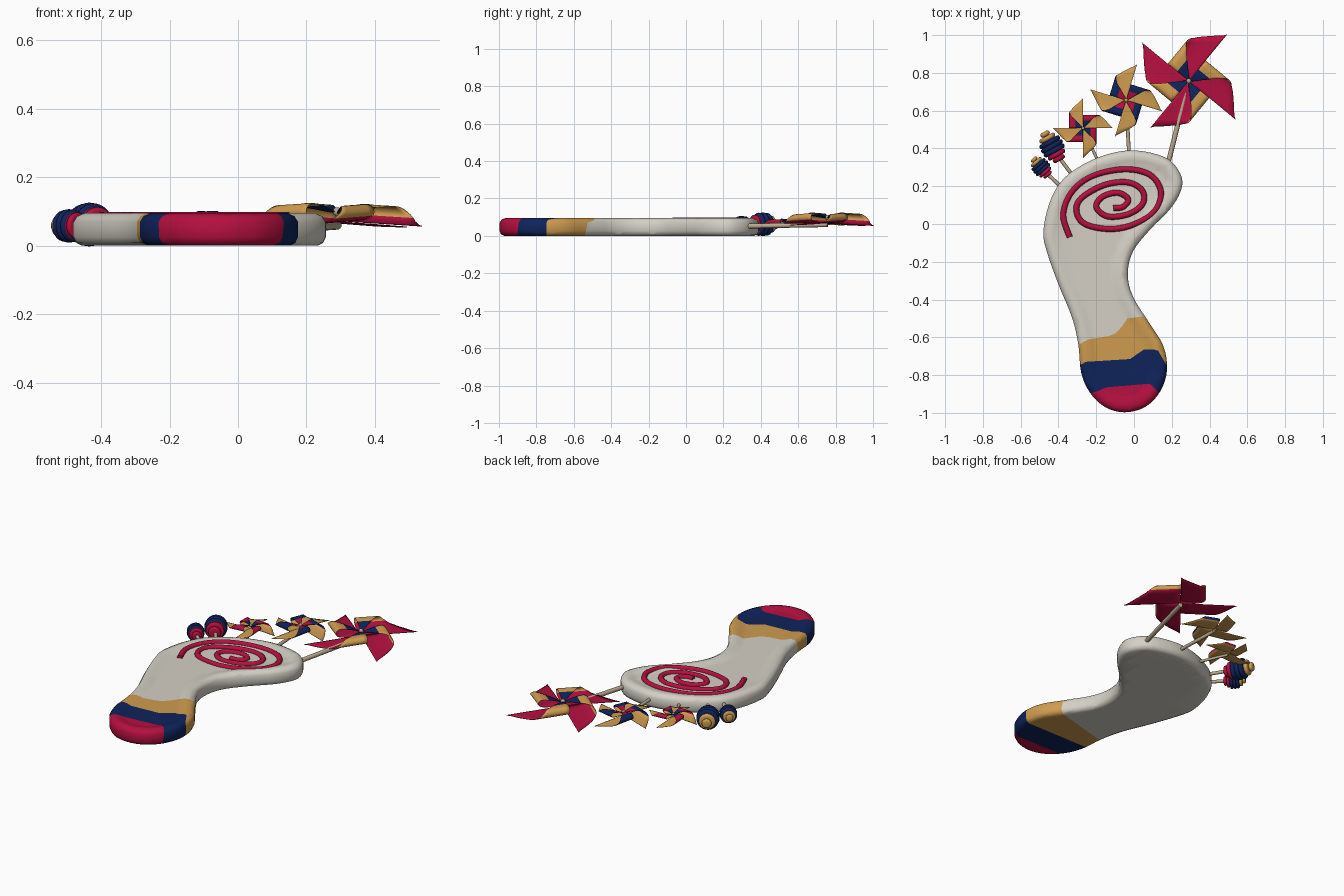
import bpy, bmesh, math
from mathutils import Vector

if "Cube" in bpy.data.objects:
    bpy.data.objects.remove(bpy.data.objects["Cube"])


def material(name, rgb):
    m = bpy.data.materials.new(name)
    m.diffuse_color = (*rgb, 1)
    m.use_nodes = True
    m.node_tree.nodes["Principled BSDF"].inputs["Base Color"].default_value = m.diffuse_color
    return m


GREY = material("warm light grey", (0.66, 0.63, 0.56))
RED = material("crimson", (0.46, 0.005, 0.05))
NAVY = material("navy", (0.005, 0.017, 0.105))
GOLD = material("gold", (0.62, 0.33, 0.08))
WOOD = material("pale wood", (0.50, 0.40, 0.28))


def finish(bm, name, mats, angle=40):
    bmesh.ops.recalc_face_normals(bm, faces=bm.faces[:])
    me = bpy.data.meshes.new(name)
    bm.to_mesh(me)
    bm.free()
    ob = bpy.data.objects.new(name, me)
    bpy.context.collection.objects.link(ob)
    for m in mats:
        me.materials.append(m)
    bpy.ops.object.select_all(action='DESELECT')
    ob.select_set(True)
    bpy.context.view_layer.objects.active = ob
    bpy.ops.object.shade_smooth_by_angle(angle=math.radians(angle))
    return ob


def catmull(pts, n, closed=False):
    """Smooth curve through the points, n steps per span."""
    p = [Vector(q) for q in pts]
    k, out = len(p), []
    get = (lambda i: p[i % k]) if closed else (lambda i: p[max(0, min(k - 1, i))])
    for i in range(k if closed else k - 1):
        a, b, c, d = get(i - 1), get(i), get(i + 1), get(i + 2)
        for j in range(n):
            t = j / n
            out.append(0.5 * (2 * b + (c - a) * t + (2 * a - 5 * b + 4 * c - d) * t * t
                              + (3 * b - a - 3 * c + d) * t ** 3))
    return out if closed else out + [p[-1]]


def table(x, pts):
    """Piecewise linear lookup."""
    if x <= pts[0][0]:
        return pts[0][1]
    for (a, b), (c, d) in zip(pts, pts[1:]):
        if x <= c:
            return b + (d - b) * (x - a) / (c - a)
    return pts[-1][1]


# Foot sole: offset outline rings with rounded edge and slightly dished top
outline = [(0, .39), (.16, .355), (.235, .285), (.255, .20), (.20, .09), (.085, -.03),
           (-.005, -.145), (-.033, -.265), (-.005, -.385), (.085, -.53), (.155, -.645),
           (.175, -.77), (.14, -.885), (.06, -.968), (-.05, -.997), (-.155, -.968),
           (-.235, -.89), (-.28, -.785), (-.295, -.635), (-.33, -.49), (-.40, -.32),
           (-.462, -.145), (-.48, -.04), (-.45, .105), (-.39, .22), (-.295, .30), (-.155, .365)]
curve = catmull(outline, 4, True)
N = len(curve)
bm = bmesh.new()
rings = []
for inset, z in [(.025, 0), (.008, .008), (0, .025), (0, .07), (.010, .086),
                 (.030, .095), (.055, .092), (.085, .083)]:
    ring = []
    for i, p in enumerate(curve):
        d = (curve[(i + 1) % N] - curve[i - 1]).normalized()
        ring.append(bm.verts.new((p.x + d.y * inset, p.y - d.x * inset, z)))
    rings.append(ring)
for a, b in zip(rings, rings[1:]):
    for i in range(N):
        j = (i + 1) % N
        bm.faces.new((a[i], a[j], b[j], b[i]))
caps = [bm.faces.new(rings[0]), bm.faces.new(rings[-1])]
bmesh.ops.triangulate(bm, faces=caps)


def cut(co, no):
    bmesh.ops.bisect_plane(bm, geom=bm.verts[:] + bm.edges[:] + bm.faces[:],
                           dist=1e-5, plane_co=co, plane_no=no)


# Heel stripes: wavy borders cut on top, straight borders underneath
for i in range(13):
    cut((-.29 + i * .038, 0, 0), (1, 0, 0))
bands = [[(-.295, -.64), (-.24, -.61), (-.11, -.59), (-.07, -.55), (-.035, -.50), (.05, -.49), (.09, -.535)],
         [(-.28, -.745), (-.26, -.73), (-.02, -.715), (.05, -.665), (.125, -.665), (.17, -.745)],
         [(-.235, -.895), (-.19, -.885), (-.15, -.865), (.085, -.845), (.11, -.87), (.14, -.90)]]
for k, border in enumerate(bands):
    def f(v):
        return table(v.x, border if v.z > .05 else [border[0], border[-1]])
    for v in bm.verts:
        v.co.y -= f(v.co)
    cut((0, 0, 0), (0, 1, 0))
    for face in bm.faces:
        if face.calc_center_median().y < 0:
            face.material_index = k + 1
    for v in bm.verts:
        v.co.y += f(v.co)
finish(bm, "foot_sole", [GREY, GOLD, NAVY, RED], 50)

# Spiral cord lying on the ball of the foot
spiral = [(-.34, -.07), (-.375, .05), (-.33, .17), (-.22, .255), (-.05, .29), (.085, .26),
          (.143, .17), (.11, .07), (.005, 0), (-.125, -.027), (-.26, 0), (-.305, .07),
          (-.275, .14), (-.155, .207), (-.03, .22), (.045, .175), (.045, .105), (-.03, .052),
          (-.14, .04), (-.20, .09), (-.165, .145), (-.085, .165), (-.03, .13), (-.06, .09), (-.11, .085)]
cu = bpy.data.curves.new("spiral_cord", 'CURVE')
cu.dimensions = '3D'
cu.bevel_depth, cu.bevel_resolution, cu.use_fill_caps = .0155, 3, True
path = catmull(spiral, 6)
sp = cu.splines.new('POLY')
sp.points.add(len(path) - 1)
for pt, p in zip(sp.points, path):
    pt.co = (p.x, p.y, .084, 1)
cu.materials.append(RED)
ob = bpy.data.objects.new("spiral_cord", cu)
bpy.context.collection.objects.link(ob)
bpy.context.view_layer.objects.active = ob
ob.select_set(True)
bpy.ops.object.convert(target='MESH')


def stick(name, a, b, r):
    a, b = Vector(a), Vector(b)
    bm = bmesh.new()
    bmesh.ops.create_cone(bm, cap_ends=True, segments=16, radius1=r, radius2=r, depth=(b - a).length)
    rot = (b - a).to_track_quat('Z', 'Y').to_matrix().to_4x4()
    bm.transform(rot)
    bmesh.ops.translate(bm, verts=bm.verts[:], vec=(a + b) / 2)
    finish(bm, name, [WOOD])


def pinwheel(name, x, y, z, L, angle, mats, root, r):
    """Four paper triangles, each with one corner curled back to the pin."""
    knots = [(0, 0), (.2, 0), (.38, .02), (.44, .085), (.38, .155), (.2, .13), (0, .07)]
    prof = catmull(knots, 4)
    S = len(prof) - 1
    qs = [0, .2, .39, .495, .6, .79, 1]
    T = 6
    bm = bmesh.new()
    for k in range(4):
        a = math.radians(angle + 90 * k)
        A, B = Vector((math.cos(a), math.sin(a), 0)), Vector((-math.sin(a), math.cos(a), 0))
        rows = []
        for i, p in enumerate(prof):
            q = table(i / S * 6, list(enumerate(qs)))
            rows.append([bm.verts.new(Vector((x, y, z)) + L * (
                B * p.x + A * (1 - q) * j / T
                + Vector((0, 0, p.y - .05 * (1 - q) * j / T)))) for j in range(T + 1)])
        for i in range(S):
            q = table((i + .5) / S * 6, list(enumerate(qs)))
            for j in range(T):
                fc = bm.faces.new((rows[i][j], rows[i][j + 1], rows[i + 1][j + 1], rows[i + 1][j]))
                fc.material_index = 0 if q < .43 else 1 if q < .73 else 2
    bmesh.ops.remove_doubles(bm, verts=bm.verts[:], dist=1e-5)
    ob = finish(bm, name + "_blades", mats)
    mod = ob.modifiers.new("paper", 'SOLIDIFY')
    mod.thickness = .003
    # stick behind the blades and pin bead in the middle
    stick(name + "_stick", (*root, .052), (x, y, z - .012), r)
    bm = bmesh.new()
    bmesh.ops.create_uvsphere(bm, u_segments=16, v_segments=8, radius=r)
    bmesh.ops.translate(bm, verts=bm.verts[:], vec=(x, y, z + .07 * L + r * .4))
    finish(bm, name + "_pin", [WOOD])


pinwheel("large_pinwheel", .29, .757, .072, .32, 50.5, [RED, GOLD, NAVY], (.175, .30), .013)
pinwheel("medium_pinwheel", -.042, .655, .068, .20, 73, [GOLD, NAVY, RED], (-.025, .35), .010)
pinwheel("small_pinwheel", -.27, .507, .064, .16, 90, [GOLD, RED, NAVY], (-.185, .32), .008)


def coil_toe(name, base, tip, width, root):
    """Stack of rounded rings, striped crimson, navy and gold."""
    base, tip = Vector(base), Vector(tip)
    length = (tip - base).length
    radii = [.55, .8, .97, 1, .95, .72, .42]
    h, prof = length / len(radii), []
    for i, rr in enumerate(radii):
        for j in range(7):
            t = math.pi * j / 6
            prof.append((width * rr - h * .45 * (1 - math.sin(t)), h * (i + .5 - .5 * math.cos(t)), i))
    bm = bmesh.new()
    seg, rows = 28, []
    for r, z, _ in prof:
        rows.append([bm.verts.new((r * math.cos(2 * math.pi * s / seg),
                                   r * math.sin(2 * math.pi * s / seg), z)) for s in range(seg)])
    for n, (a, b) in enumerate(zip(rows, rows[1:])):
        for s in range(seg):
            fc = bm.faces.new((a[s], a[(s + 1) % seg], b[(s + 1) % seg], b[s]))
            fc.material_index = (0, 0, 1, 1, 1, 2, 2)[prof[n][2]]
    bm.faces.new(rows[0])
    bm.faces.new(rows[-1]).material_index = 2
    bm.transform((tip - base).to_track_quat('Z', 'Y').to_matrix().to_4x4())
    bmesh.ops.translate(bm, verts=bm.verts[:], vec=base)
    finish(bm, name + "_coil", [RED, NAVY, GOLD], 50)
    stick(name + "_stick", (*root, .055), base.lerp(tip, .3), .010)


coil_toe("fourth_toe", (-.392, .335, .062), (-.477, .487, .062), .064, (-.32, .25))
coil_toe("little_toe", (-.452, .255, .058), (-.535, .348, .058), .049, (-.39, .20))
